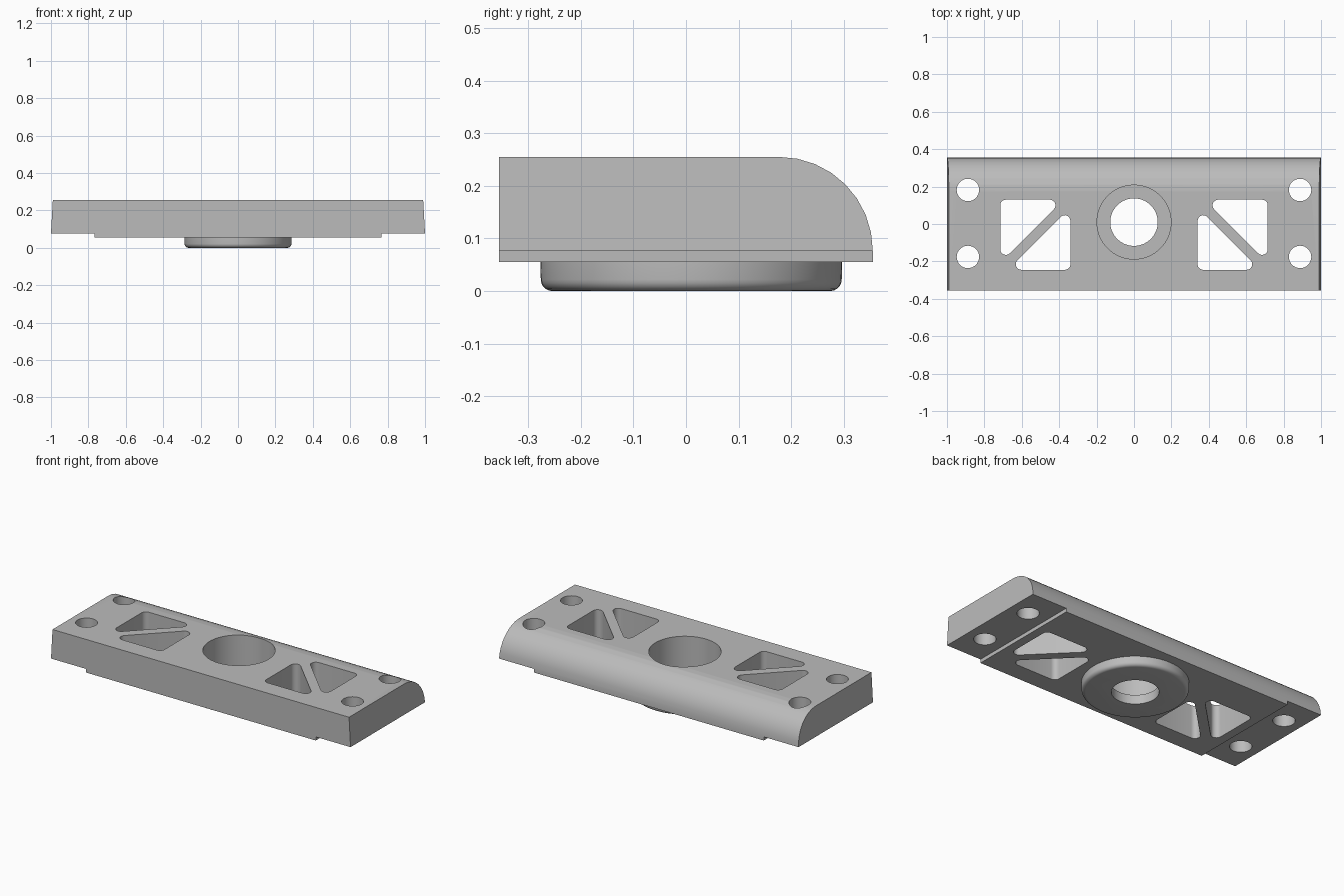
import bpy
import bmesh
from math import cos, sin, pi, radians

cube = bpy.data.objects.get("Cube")
if cube:
    bpy.data.objects.remove(cube, do_unlink=True)

STEP_Z, PAD_Z, TOP_Z = 0.077, 0.055, 0.255
HALF_Y, PAD_X = 0.355, 0.768
BORE_Y = 0.01

grey = bpy.data.materials.new("plain grey")
grey.use_nodes = True
grey.diffuse_color = (0.5, 0.5, 0.5, 1)
grey.node_tree.nodes["Principled BSDF"].inputs["Base Color"].default_value = (0.5, 0.5, 0.5, 1)


def make_object(name, bm):
    bmesh.ops.recalc_face_normals(bm, faces=bm.faces)
    mesh = bpy.data.meshes.new(name)
    bm.to_mesh(mesh)
    bm.free()
    mesh.materials.append(grey)
    obj = bpy.data.objects.new(name, mesh)
    bpy.context.collection.objects.link(obj)
    return obj


def prism(name, points, direction):
    """Extrude a flat outline of 3D points along a direction."""
    bm = bmesh.new()
    face = bm.faces.new([bm.verts.new(p) for p in points])
    new = bmesh.ops.extrude_face_region(bm, geom=[face])["geom"]
    bmesh.ops.translate(bm, vec=direction,
                        verts=[v for v in new if isinstance(v, bmesh.types.BMVert)])
    return make_object(name, bm)


def arc(cx, cy, r, start, end, steps):
    return [(cx + r * cos(radians(start + (end - start) * i / steps)),
             cy + r * sin(radians(start + (end - start) * i / steps)))
            for i in range(steps + 1)]


def upright(name, outline, z0, z1):
    return prism(name, [(x, y, z0) for x, y in outline], (0, 0, z1 - z0))


def circle(x, y, r, n):
    return arc(x, y, r, 0, 360, n)[:-1]


def combine(target, tool, operation):
    """Apply one boolean and remove its tool."""
    tool.hide_render = True
    mod = target.modifiers.new("combine", "BOOLEAN")
    mod.operation = operation
    mod.solver = "EXACT"
    mod.object = tool
    bpy.context.view_layer.objects.active = target
    bpy.ops.object.modifier_apply(modifier=mod.name)
    bpy.data.objects.remove(tool, do_unlink=True)


# Plate: side profile with a rounded upper back edge
r = TOP_Z - STEP_Z
profile = [(-HALF_Y, PAD_Z), (HALF_Y, PAD_Z)]
profile += arc(HALF_Y - r, STEP_Z, r, 0, 90, 8)
profile += [(-HALF_Y, TOP_Z)]
plate = prism("mounting_plate", [(-1, y, z) for y, z in profile], (2, 0, 0))

# Slight draft on both ends
for v in plate.data.vertices:
    v.co.x *= 1 - 0.056 * (v.co.z - STEP_Z)

# Raised underside pad: cut a shallow step below each end
for side in (-1, 1):
    box = [(side * PAD_X, -1), (side * 1.2, -1), (side * 1.2, 1), (side * PAD_X, 1)]
    combine(plate, upright("step_cutter", box, -0.1, STEP_Z), "DIFFERENCE")

# Round boss with a softened lower edge
bm = bmesh.new()
R, fillet, n = 0.288, 0.022, 64
section = [(x, z) for x, z in arc(R - 0.002 - fillet, fillet, fillet, 270, 360, 5)]
section += [(R, 0.1)]
rings = [[bm.verts.new((x, y, z)) for x, y in circle(0, BORE_Y, rad, n)]
         for rad, z in section]
for low, high in zip(rings, rings[1:]):
    for i in range(n):
        j = (i + 1) % n
        bm.faces.new((low[i], low[j], high[j], high[i]))
bm.faces.new(rings[0])
bm.faces.new(rings[-1])
combine(plate, make_object("boss", bm), "UNION")

# Counterbore and smaller through bore
combine(plate, upright("counterbore_cutter", circle(0, BORE_Y, 0.198, n), PAD_Z, 0.5), "DIFFERENCE")
combine(plate, upright("bore_cutter", circle(0, BORE_Y, 0.127, n), -0.1, 0.5), "DIFFERENCE")


def rounded_triangle(x, y, leg, turn, r=0.03):
    """Right triangle with rounded corners, given its corner arc centres."""
    pts = arc(x, y, r * 1.0, turn + 180, turn + 270, 6)
    a, b = radians(turn), radians(turn + 90)
    pts += arc(x + leg * cos(a), y + leg * sin(a), r, turn - 90, turn + 45, 8)
    pts += arc(x + leg * cos(b), y + leg * sin(b), r, turn + 45, turn + 180, 8)
    return pts


# Mirrored bolt holes and triangular lightening pockets
for side in (-1, 1):
    outlines = [circle(0.888, y, 0.06, 32) for y in (0.182, -0.176)]
    outlines += [rounded_triangle(0.685, 0.1, 0.235, 180),
                 rounded_triangle(0.37, -0.215, 0.232, 0)]
    for outline in outlines:
        mirrored = [(side * x, y) for x, y in outline]
        combine(plate, upright("hole_cutter", mirrored, -0.1, 0.5), "DIFFERENCE")

# Smooth curved walls, crisp edges
bpy.ops.object.select_all(action="DESELECT")
plate.select_set(True)
bpy.context.view_layer.objects.active = plate
bpy.ops.object.shade_smooth_by_angle(angle=radians(30))
